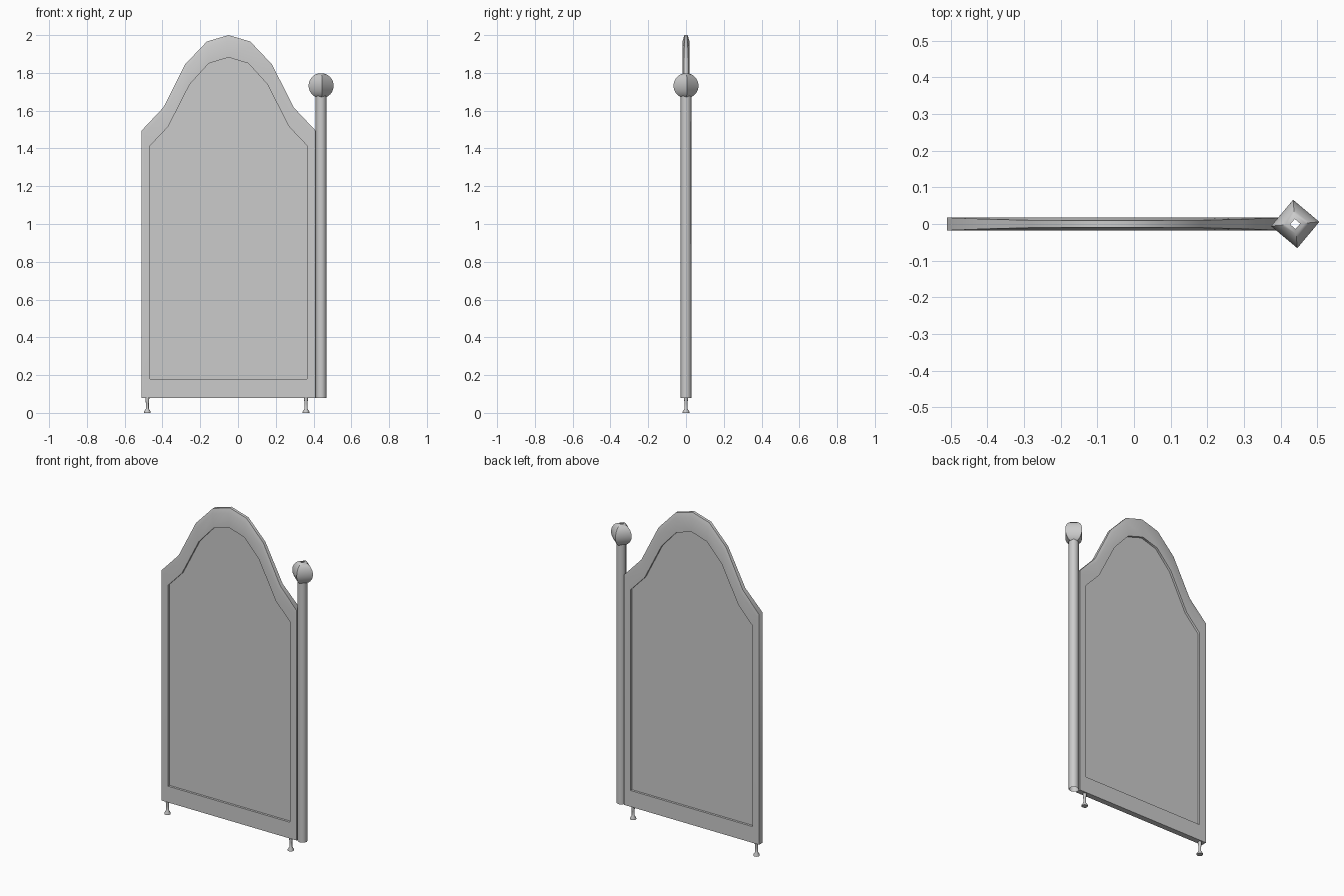
import bpy, bmesh, math

if "Cube" in bpy.data.objects:
    bpy.data.objects.remove(bpy.data.objects["Cube"])


def make_object(name, bm):
    bmesh.ops.recalc_face_normals(bm, faces=bm.faces)
    me = bpy.data.meshes.new(name)
    bm.to_mesh(me)
    bm.free()
    ob = bpy.data.objects.new(name, me)
    bpy.context.collection.objects.link(ob)
    bpy.ops.object.select_all(action='DESELECT')
    ob.select_set(True)
    bpy.context.view_layer.objects.active = ob
    bpy.ops.object.shade_smooth_by_angle(angle=math.radians(50))
    return ob


def bridge(bm, a, b):
    for i in range(len(a)):
        j = (i + 1) % len(a)
        bm.faces.new((a[i], a[j], b[j], b[i]))


def lathe(name, profile, x, sides, turn=0.0, cap=False):
    bm = bmesh.new()
    rings = []
    for r, z in profile:
        rings.append([bm.verts.new((x + r * math.cos(turn + math.tau * i / sides),
                                    r * math.sin(turn + math.tau * i / sides), z))
                      for i in range(sides)])
    for a, b in zip(rings, rings[1:]):
        bridge(bm, a, b)
    if cap:
        bm.faces.new(rings[0])
        bm.faces.new(rings[-1])
    return make_object(name, bm)


# Arched outlines: half profile (offset from centre, height), mirrored about the centre line
CX, T = -0.05, 0.0175
outer_half = [(0.46, 0.08), (0.46, 1.495), (0.345, 1.617), (0.23, 1.845), (0.115, 1.966), (0, 2.0)]
inner_half = [(0.415, 0.18), (0.415, 1.415), (0.32, 1.515), (0.205, 1.74), (0.105, 1.85), (0, 1.882)]
edge_half = [T, T, 0.013, 0.010, 0.009, 0.009]   # rim half thickness, rounded along the arch


def mirrored(half):
    return [(CX + u, z) for u, z in half] + [(CX - u, z) for u, z in half[-2::-1]]


outer, inner = mirrored(outer_half), mirrored(inner_half)
edge = edge_half + edge_half[-2::-1]
shoulder = [(o[0] + 0.25 * (i[0] - o[0]), o[1] + 0.25 * (i[1] - o[1])) for o, i in zip(outer, inner)]

# Headboard frame with rounded arch and a recessed panel on both sides
bm = bmesh.new()
rims = []
for s in (-1, 1):
    rings = [[bm.verts.new((x, s * y, z)) for (x, z), y in zip(outer, edge)]]
    for pts, y in ((shoulder, T), (inner, T), (inner, 0.004)):
        rings.append([bm.verts.new((x, s * y, z)) for x, z in pts])
    for a, b in zip(rings, rings[1:]):
        bridge(bm, a, b)
    bm.faces.new(rings[-1])
    rims.append(rings[0])
bridge(bm, *rims)
make_object("arched_panel", bm)

# Hollow side post and its four-sided ball finial, open at the top
PX, TURN = 0.44, math.radians(5)
lathe("side_post", [(0.0285, 0.08), (0.0285, 1.69)], PX, 8, TURN)
R, ZC = 0.0665, 1.732
a0, a1 = math.radians(-65), math.radians(78)
ball = [(R * math.cos(a0 + (a1 - a0) * i / 12), ZC + R * math.sin(a0 + (a1 - a0) * i / 12))
        for i in range(13)]
lathe("post_finial", ball, PX, 4, TURN)

# Small flared feet
for side, x in (("left", -0.48), ("right", 0.36)):
    lathe("foot_" + side, [(0.018, 0), (0.018, 0.006), (0.008, 0.022), (0.008, 0.05),
                           (0.011, 0.082)], x, 12, cap=True)
